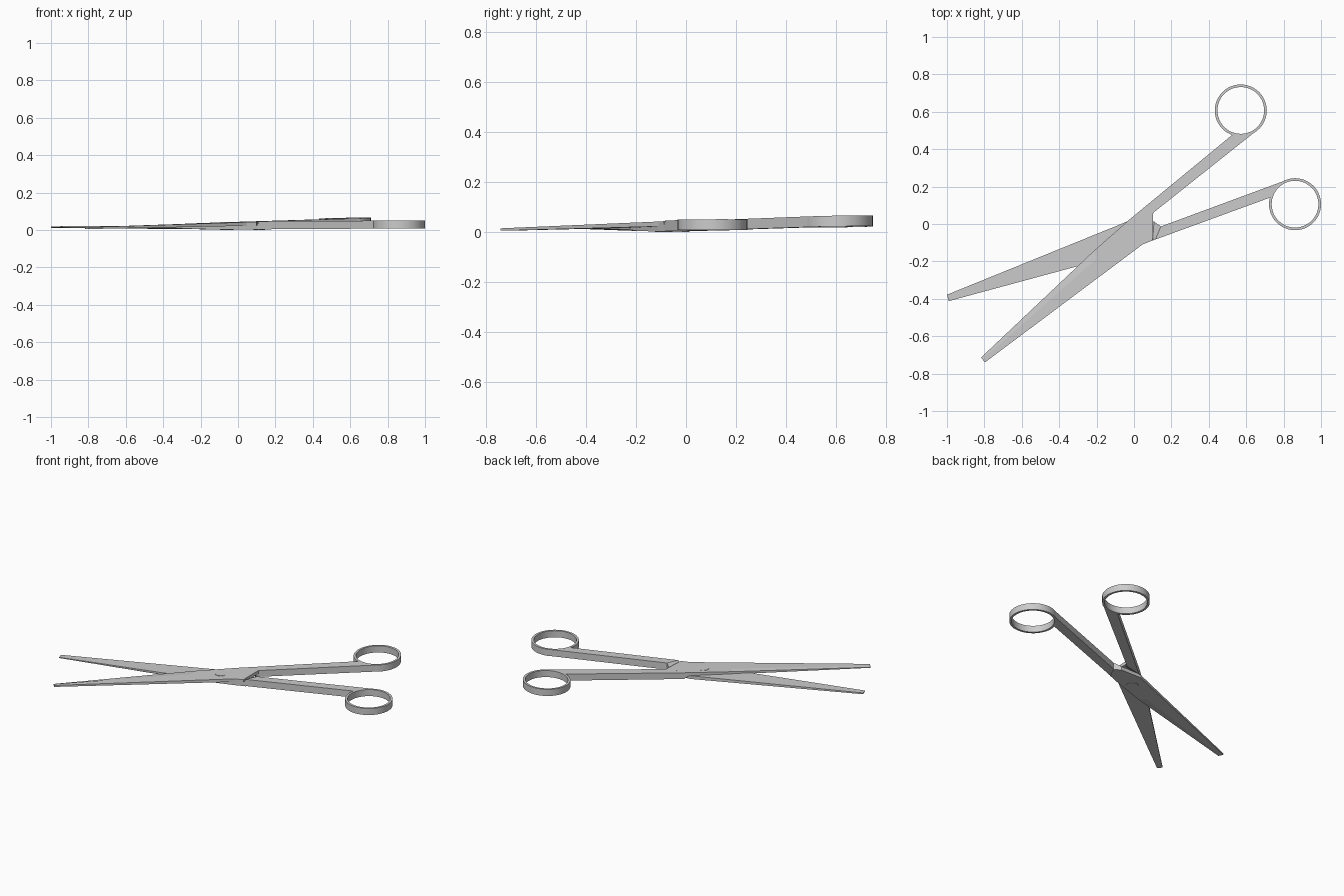
import bpy, bmesh
from math import sin, cos, radians

if "Cube" in bpy.data.objects:
    bpy.data.objects.remove(bpy.data.objects["Cube"])


def slab(name, pts, faces, zb, zt, top=None, bottom=None):
    """Solid from counter-clockwise plan faces between two sloped planes, with per-point overrides."""
    top, bottom = top or {}, bottom or {}
    bm = bmesh.new()
    lo = [bm.verts.new((x, y, bottom.get(i, zb(x, y)))) for i, (x, y) in enumerate(pts)]
    hi = [bm.verts.new((x, y, top.get(i, zt(x, y)))) for i, (x, y) in enumerate(pts)]
    edges = {(f[i], f[(i + 1) % len(f)]) for f in faces for i in range(len(f))}
    for f in faces:
        bm.faces.new([hi[i] for i in f])
        bm.faces.new([lo[i] for i in reversed(f)])
    for a, b in edges:
        if (b, a) not in edges:
            bm.faces.new((lo[a], lo[b], hi[b], hi[a]))
    bmesh.ops.recalc_face_normals(bm, faces=bm.faces)
    me = bpy.data.meshes.new(name)
    bm.to_mesh(me)
    bm.free()
    ob = bpy.data.objects.new(name, me)
    bpy.context.collection.objects.link(ob)
    return ob


def smooth(ob):
    bpy.ops.object.select_all(action='DESELECT')
    ob.select_set(True)
    bpy.context.view_layer.objects.active = ob
    bpy.ops.object.shade_smooth_by_angle(angle=radians(30))


def plane(ux, uy, base, slope):
    return lambda x, y: base + slope * (ux * x + uy * y)


def arc(c, r, a0, a1, n):
    angles = [radians(a0 + (a1 - a0) * i / n) for i in range(n + 1)]
    return [(c[0] + r * cos(a), c[1] + r * sin(a)) for a in angles]


def ring(name, c, zb, zt, n=48):
    pts = arc(c, 0.139, 0, 360, n)[:-1] + arc(c, 0.125, 0, 360, n)[:-1]
    faces = [(i, (i + 1) % n, n + (i + 1) % n, n + i) for i in range(n)]
    smooth(slab(name, pts, faces, zb, zt))


UA, UB = (0.717, 0.697), (0.963, 0.27)
CA, CB = (0.571, 0.607), (0.861, 0.106)

# Upper blade: hollow-ground on the top of the inner edge
slab("upper_blade",
     [(-0.818, -0.714), (-0.797, -0.740), (0.045, -0.110), (0.100, -0.088), (0.103, 0.060),
      (-0.037, 0.013), (-0.215, -0.144), (-0.200, -0.185), (-0.809, -0.725)],
     [(8, 1, 2, 3, 4, 5, 6, 7), (0, 8, 7, 6)],
     plane(*UA, 0.023, 0.0165), plane(*UA, 0.043, 0.026), top={0: 0.009})

# Lower blade: same bevel on the underside of its inner edge
slab("lower_blade",
     [(-1.0, -0.378), (-0.990, -0.412), (-0.310, -0.228), (-0.200, -0.195), (0.045, -0.110),
      (0.112, -0.083), (0.144, -0.013), (0.107, 0.013), (-0.037, 0.013),
      (-0.230, -0.160), (-0.994, -0.398)],
     [(0, 10, 9, 3, 4, 5, 6, 7, 8), (10, 1, 2, 3, 9)],
     plane(*UB, 0.002, -0.009), plane(*UB, 0.023, 0.003), bottom={1: 0.015, 2: 0.010})

# Upper handle: full thickness with a sloped lap step on the underside
za, ta = plane(*UA, 0.003, 0.021), plane(*UA, 0.043, 0.024)
end = arc(CA, 0.137, -51, -109, 8)
pts = [(-0.037, 0.013), (0.090, 0.030), (0.103, 0.060)] + end + [(-0.010, 0.036)]
n = len(pts)
slab("upper_handle", pts, [(0, 1, 2, n - 1), tuple(range(2, n))], za, ta,
     bottom={0: 0.024, 1: 0.024})
ring("upper_finger_ring", CA, za, ta)

# Lower handle: sloped lap step on the top side
zb, tb = plane(*UB, 0.003, 0.006), plane(*UB, 0.046, 0.005)
end = arc(CB, 0.137, 165, 109, 8)
pts = [(0.107, 0.013), (0.100, -0.088), (0.114, -0.083)] + end + [(0.144, -0.013)]
n = len(pts)
slab("lower_handle", pts, [(0, 1, 2, n - 1), tuple(range(2, n))], zb, tb,
     top={0: 0.024, 1: 0.024})
ring("lower_finger_ring", CB, zb, tb)

# Pivot screw through both blades
bpy.ops.mesh.primitive_cylinder_add(vertices=32, radius=0.036, depth=0.042,
                                    location=(-0.06, -0.088, 0.021))
bpy.context.object.name = "pivot_screw"
smooth(bpy.context.object)
